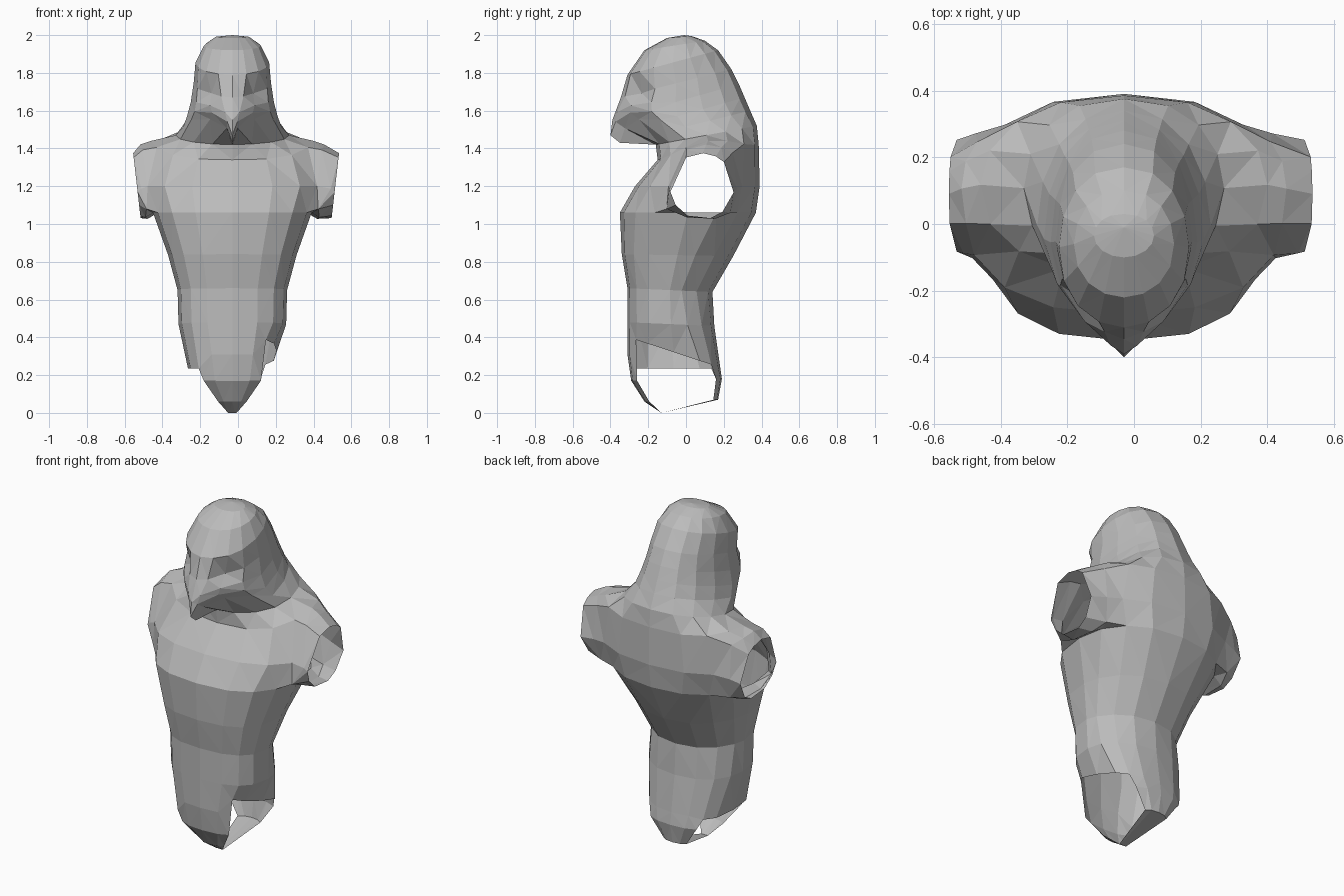
import bpy, bmesh, math
from mathutils import Vector

if "Cube" in bpy.data.objects:
    bpy.data.objects.remove(bpy.data.objects["Cube"])

N = 8          # faces around each half of the body
CX = -0.03     # body mid line

# Tilted rings: front y,z / back y,z / half width / front taper / squareness
RINGS = [
    (-0.13, 0.00, -0.13, 0.00, 0.03, 0.8, 0.7),   # crotch seam
    (-0.22, 0.06, 0.17, 0.07, 0.10, 0.8, 0.4),    # lower flaps
    (-0.29, 0.17, 0.19, 0.18, 0.20, 0.8, 0.4),    # leg opening
    (-0.31, 0.31, 0.18, 0.25, 0.235, 0.8, 0.6),   # hem
    (-0.31, 0.48, 0.15, 0.46, 0.285, 0.8, 0.7),   # hips
    (-0.31, 0.66, 0.14, 0.64, 0.29, 0.8, 0.7),    # waist
    (-0.34, 0.84, 0.25, 0.83, 0.34, 0.8, 0.7),    # ribs
    (-0.35, 1.06, 0.37, 1.06, 0.42, 0.8, 0.75),   # chest
    (-0.27, 1.20, 0.39, 1.20, 0.48, 0.85, 0.8),   # upper chest
    (-0.15, 1.34, 0.385, 1.42, 0.43, 0.9, 0.85),  # collar
    (-0.16, 1.42, 0.375, 1.52, 0.30, 1.1, 0.9),   # neck
    (-0.35, 1.43, 0.34, 1.60, 0.26, 2.3, 1.0),    # jaw
    (-0.40, 1.47, 0.31, 1.67, 0.24, 2.3, 1.0),    # mouth
    (-0.39, 1.55, 0.28, 1.74, 0.22, 1.8, 1.0),    # nose
    (-0.345, 1.67, 0.24, 1.82, 0.205, 1.3, 1.0),  # eyes
    (-0.31, 1.79, 0.17, 1.92, 0.195, 1.0, 0.9),   # brow
    (-0.22, 1.92, 0.10, 1.97, 0.15, 1.0, 0.9),    # crown
    (-0.10, 1.985, 0.03, 1.995, 0.09, 1.0, 1.0),  # upper crown
    (-0.01, 2.00, -0.01, 2.00, 0.0, 1.0, 1.0),    # top
]
LEG_ROWS, ARM_ROWS = (0, 1, 2), (7, 8)
CHEEK_LIFT = {11: 0.10, 12: 0.09, 13: 0.05}       # jaw line rises to the cheeks
BACK_POWER = {4: 1.0, 5: 1.35, 6: 1.2}            # lower back tapers to the spine


def ring_points(i, yf, zf, yb, zb, w, taper, square):
    pts = []
    for k in range(N + 1):
        a = math.pi * k / N
        c = math.cos(a)
        power = square
        if c < 0 and i >= 4:
            power = BACK_POWER.get(i, min(1, square + 0.15))
        t = 0.5 - 0.5 * math.copysign(abs(c) ** power, c)
        s = abs(math.sin(a))
        x = 0 if k in (0, N) else w * s ** (taper if k < N / 2 else 0.85)
        z = zf + (zb - zf) * t
        if 0 < k < N / 2:
            z += CHEEK_LIFT.get(i, 0) * math.sin(2 * a)
        if i == 9:                                 # shoulders ride up
            z += 0.06 * s ** 4
        pts.append((x, yf + (yb - yf) * t, z))
    return pts


def extend_sleeve(bm, edges, blend, lift):
    """Extrude a loop part of the way to the oval sleeve rim."""
    geom = bmesh.ops.extrude_edge_only(bm, edges=edges)["geom"]
    for v in (g for g in geom if isinstance(g, bmesh.types.BMVert)):
        a = math.atan2(v.co.z - 1.22, v.co.y - 0.1)
        rim = Vector((0.505 + 0.02 * math.sin(a),
                      0.085 + 0.17 * math.cos(a), 1.2 + 0.175 * math.sin(a)))
        v.co = v.co.lerp(rim, blend)
        v.co.z += lift * math.sin(a)
    return [g for g in geom if isinstance(g, bmesh.types.BMEdge)]


bm = bmesh.new()
rows = [[bm.verts.new(p) for p in ring_points(i, *r)] for i, r in enumerate(RINGS)]

# Skin the rings, leaving the leg and arm openings
for i in range(len(rows) - 1):
    for k in range(N):
        if i in LEG_ROWS and 2 <= k <= 5:
            continue
        if i in ARM_ROWS and 3 <= k <= 5:
            continue
        a, b = rows[i], rows[i + 1]
        bm.faces.new((a[k], a[k + 1], b[k + 1], b[k]))

# Eye sockets
rows[14][2].co.x -= 0.02
rows[14][2].co.y += 0.025

# Shoulder and open sleeve
arm_verts = {rows[i][k] for i in (7, 8, 9) for k in range(3, 7)}
loop = [e for e in bm.edges if e.is_boundary and set(e.verts) <= arm_verts]
loop = extend_sleeve(bm, loop, 0.6, 0.02)
loop = extend_sleeve(bm, loop, 1.0, 0.0)

# Mirror to the other side, then clean up
bmesh.ops.delete(bm, geom=[v for v in bm.verts if not v.link_faces], context='VERTS')
bmesh.ops.mirror(bm, geom=bm.verts[:] + bm.edges[:] + bm.faces[:],
                 axis='X', merge_dist=0.0005)
bmesh.ops.remove_doubles(bm, verts=bm.verts, dist=0.001)
bmesh.ops.triangulate(bm, faces=bm.faces[:])
bmesh.ops.recalc_face_normals(bm, faces=bm.faces)

for v in bm.verts:
    # One sleeve flares out a little further
    if v.co.x > 0.48 and 1.0 < v.co.z < 1.4:
        v.co.x += 0.04
    # The hem hangs low on one side and is cut higher on the other
    if 0.22 < v.co.z < 0.34 and abs(v.co.x) > 0.15:
        v.co.z = 0.235 if v.co.x < 0 else 0.30 - 0.33 * v.co.y

mesh = bpy.data.meshes.new("hooded_torso")
bm.to_mesh(mesh)
bm.free()
body = bpy.data.objects.new("hooded_torso", mesh)
body.location.x = CX
bpy.context.collection.objects.link(body)

grey = bpy.data.materials.new("plain grey")
grey.diffuse_color = (0.5, 0.5, 0.5, 1)
grey.use_nodes = True
grey.node_tree.nodes["Principled BSDF"].inputs["Base Color"].default_value = grey.diffuse_color
mesh.materials.append(grey)
